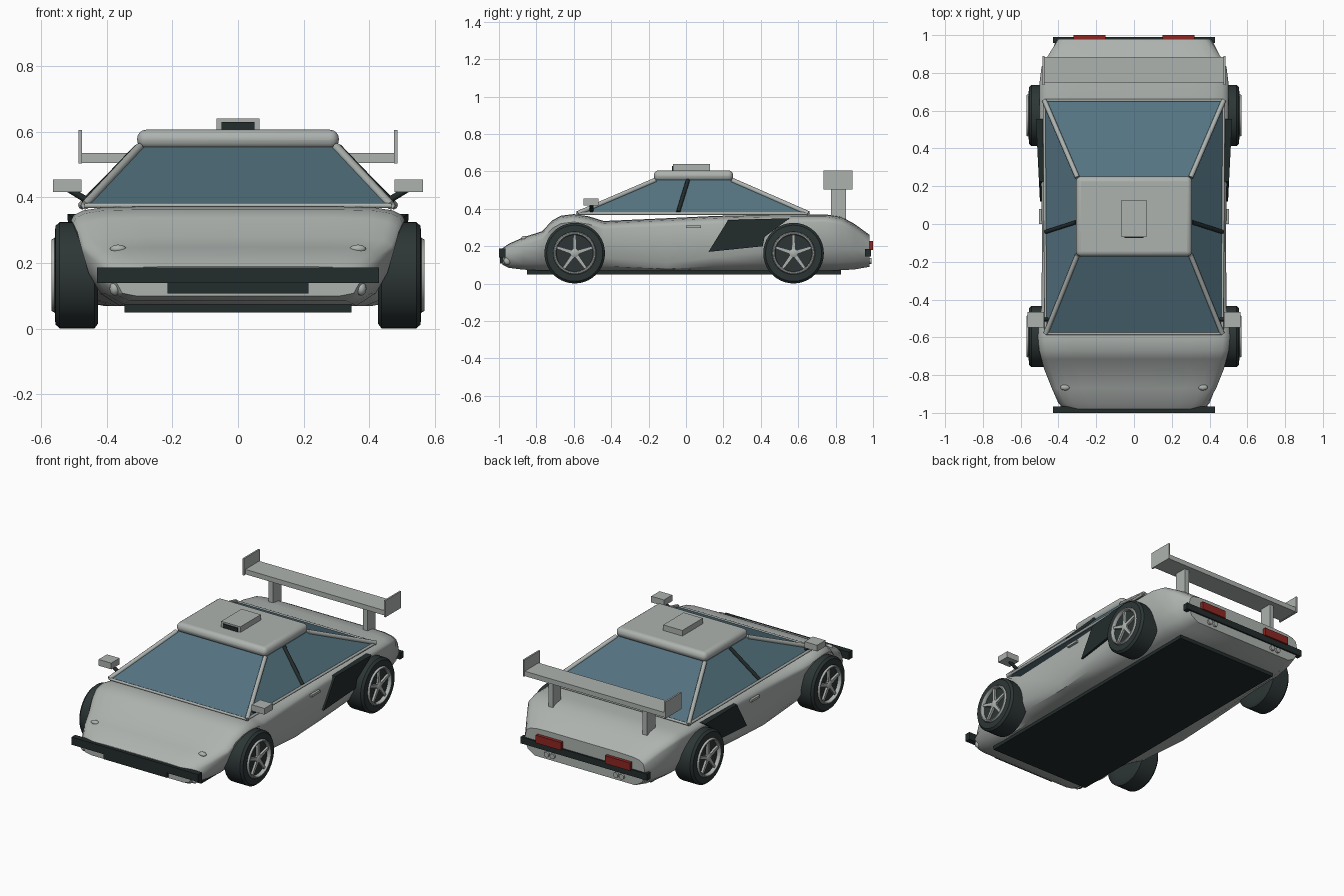
import bpy, bmesh, math
from mathutils import Vector

if "Cube" in bpy.data.objects:
    bpy.data.objects.remove(bpy.data.objects["Cube"])


def material(name, rgb):
    m = bpy.data.materials.new(name)
    m.diffuse_color = (*rgb, 1)
    m.use_nodes = True
    m.node_tree.nodes["Principled BSDF"].inputs["Base Color"].default_value = m.diffuse_color
    return m


SILVER = material("silver paint", (0.42, 0.45, 0.43))
BLACK = material("black trim", (0.017, 0.025, 0.025))
TYRE = material("tyre rubber", (0.026, 0.036, 0.036))
GLASS = material("blue glass", (0.09, 0.175, 0.22))
RED = material("red lamp", (0.27, 0.02, 0.016))


def make(name, verts, faces, mat, angle=None, bevel=0, segments=1):
    me = bpy.data.meshes.new(name)
    me.from_pydata(verts, [], faces)
    bm = bmesh.new()
    bm.from_mesh(me)
    bmesh.ops.recalc_face_normals(bm, faces=bm.faces)
    bm.to_mesh(me)
    bm.free()
    me.materials.append(mat)
    ob = bpy.data.objects.new(name, me)
    bpy.context.collection.objects.link(ob)
    if bevel:
        mod = ob.modifiers.new("bevel", 'BEVEL')
        mod.width, mod.segments = bevel, segments
    if angle:
        bpy.ops.object.select_all(action='DESELECT')
        ob.select_set(True)
        bpy.context.view_layer.objects.active = ob
        bpy.ops.object.shade_smooth_by_angle(angle=math.radians(angle))
    return ob


def loft(name, rings, mat, **kw):
    n = len(rings[0])
    verts = [v for r in rings for v in r]
    faces = [(i * n + j, i * n + (j + 1) % n, (i + 1) * n + (j + 1) % n, (i + 1) * n + j)
             for i in range(len(rings) - 1) for j in range(n)]
    faces += [tuple(range(n)), tuple(range(len(verts) - n, len(verts)))]
    return make(name, verts, faces, mat, **kw)


def box(name, x, y, z, mat, **kw):
    def ring(h):
        return [(x[0], y[0], h), (x[1], y[0], h), (x[1], y[1], h), (x[0], y[1], h)]
    return loft(name, [ring(z[0]), ring(z[1])], mat, **kw)


def bar(name, a, b, r, mat, n=8):
    a, b = Vector(a), Vector(b)
    d = (b - a).normalized()
    u = d.orthogonal().normalized()
    w = d.cross(u)
    rings = [[p + r * (math.cos(2 * math.pi * k / n) * u + math.sin(2 * math.pi * k / n) * w)
              for k in range(n)] for p in (a, b)]
    return loft(name, rings, mat, angle=50)


def lathe_x(name, profile, cy, cz, s, mat, n=40):
    rings = [[(s * x, cy + r * math.sin(2 * math.pi * k / n), cz + r * math.cos(2 * math.pi * k / n))
              for k in range(n)] for x, r in profile]
    return loft(name, rings, mat, angle=40)


def blob(name, c, r, mat, n=16, m=8):
    rings = []
    for i in range(m + 1):
        t = math.pi * (0.02 + 0.96 * i / m)
        rings.append([(c[0] + r[0] * math.sin(t) * math.cos(2 * math.pi * k / n),
                       c[1] + r[1] * math.sin(t) * math.sin(2 * math.pi * k / n),
                       c[2] + r[2] * math.cos(t)) for k in range(n)])
    return loft(name, rings, mat, angle=60)


# Body shell: y, top height, shoulder width, crease height, crease width, bottom, bottom width
STATIONS = [
    (-.98, .19, .36, .14, .37, .10, .31), (-.95, .212, .39, .15, .40, .085, .33),
    (-.87, .248, .435, .16, .43, .075, .35), (-.77, .28, .475, .17, .455, .07, .36),
    (-.715, .338, .49, .19, .46, .07, .36), (-.67, .363, .502, .2, .46, .07, .36),
    (-.60, .372, .508, .2, .46, .07, .36), (-.52, .36, .503, .18, .465, .07, .37),
    (-.44, .335, .49, .14, .475, .07, .39), (-.1, .35, .487, .11, .478, .07, .41),
    (.15, .362, .49, .14, .487, .07, .41), (.4, .368, .495, .17, .495, .07, .40),
    (.58, .37, .50, .18, .48, .07, .38), (.75, .37, .50, .18, .47, .07, .38),
    (.83, .358, .49, .18, .46, .072, .37), (.9, .32, .45, .18, .44, .076, .36),
    (.98, .262, .40, .17, .41, .09, .34)]
rings = []
for y, zt, wt, zm, wm, zb, wb in STATIONS:
    half = [(.6 * wt, zt), (.82 * wt, zt - .003), (.93 * wt, zt - .012), (.985 * wt, zt - .026),
            (wt, zt - .042), (wm, zm), (.5 * (wm + wb) + .012, .5 * (zm + zb) - .012), (wb, zb)]
    rings.append([(x, y, z) for x, z in half] + [(-x, y, z) for x, z in reversed(half)])
loft("body_shell", rings, SILVER, angle=38)
box("floor_pan", (-.345, .345), (-.85, .83), (.05, .08), BLACK)

# Cabin glass, roof and frame
F, R = (.467, -.58), (.475, .655)
FT, RT = (.30, -.165), (.30, .247)


def corners(f, r, z):
    return [(-f[0], f[1], z), (f[0], f[1], z), (r[0], r[1], z), (-r[0], r[1], z)]


low, high = corners(F, R, .375), corners(FT, RT, .553)
loft("cabin_glass", [low, high], GLASS)
box("roof", (-.307, .307), (-.172, .252), (.548, .606), SILVER, angle=40, bevel=.027, segments=4)
for i in range(4):
    bar("cabin_pillar", low[i], high[i], .013, SILVER)
    bar("belt_trim", low[i], low[(i + 1) % 4], .008, SILVER)

# Roof scoop
box("roof_scoop", (-.065, .065), (-.07, .128), (.595, .64), SILVER)
box("scoop_opening", (-.05, .05), (-.075, -.068), (.604, .63), BLACK)

# Bumpers and lower grille
box("front_bumper", (-.43, .43), (-1, -.965), (.14, .187), BLACK)
box("front_grille", (-.215, .215), (-.995, -.96), (.107, .145), BLACK)
box("rear_bumper", (-.43, .43), (.957, .99), (.145, .185), BLACK)

# Rear wing blade
box("wing_blade", (-.477, .477), (.75, .885), (.505, .535), SILVER)

for s in (1, -1):
    def sx(a, b):
        return sorted((s * a, s * b))

    # Wing supports and end plates
    box("wing_support", sx(.305, .335), (.775, .855), (.345, .51), SILVER)
    box("wing_end_plate", sx(.475, .485), (.735, .89), (.503, .605), SILVER)

    # Side pillar, mirror, handle
    bar("middle_pillar", (s * .468, -.042, .383), (s * .305, .01, .553), .011, BLACK)
    box("mirror", sx(.477, .563), (-.548, -.467), (.417, .455), SILVER)
    bar("mirror_stem", (s * .458, -.505, .39), (s * .515, -.505, .425), .01, BLACK)
    box("door_handle", sx(.48, .503), (0, .08), (.298, .312), SILVER)

    # Side intake panel
    outline = [(.225, .34), (.555, .35), (.42, .25), (.41, .2), (.12, .17)]
    loft("side_intake", [[(s * .44, y, z) for y, z in outline],
                         [(s * (.498 + .05 * (y - .12)), y, z) for y, z in outline]], BLACK)

    # Lamps and exhausts
    blob("hood_lamp", (s * .365, -.865, .243), (.025, .016, .013), SILVER)
    blob("front_lamp", (s * .375, -.955, .122), (.016, .02, .021), SILVER)
    box("tail_lamp", sx(.15, .32), (.975, 1), (.18, .228), RED)
    for x in (.215, .255):
        bar("exhaust_pipe", (s * x, .94, .122), (s * x, .992, .122), .016, SILVER, 14)

    # Wheels: tyre, rim ring, hub and five spokes
    for cy in (-.595, .575):
        cz = .163
        lathe_x("tyre", [(.427, .1), (.427, .148), (.437, .162), (.543, .162), (.556, .15),
                         (.558, .115), (.546, .104), (.546, .005)], cy, cz, s, TYRE)
        lathe_x("rim_ring", [(.544, .098), (.562, .098), (.568, .103), (.568, .109),
                             (.556, .115), (.544, .115)], cy, cz, s, SILVER)
        lathe_x("wheel_hub", [(.54, .024), (.558, .024), (.563, .016)], cy, cz, s, SILVER, 20)
        for k in range(5):
            t = 2 * math.pi * k / 5
            dy, dz = math.sin(t), math.cos(t)
            rings = [[(s * x, cy + r * dy + w * dz, cz + r * dz - w * dy)
                      for x, w in ((.54, -h), (.54, h), (.559, h), (.559, -h))]
                     for r, h in ((.01, .011), (.102, .007))]
            loft("wheel_spoke", rings, SILVER)
